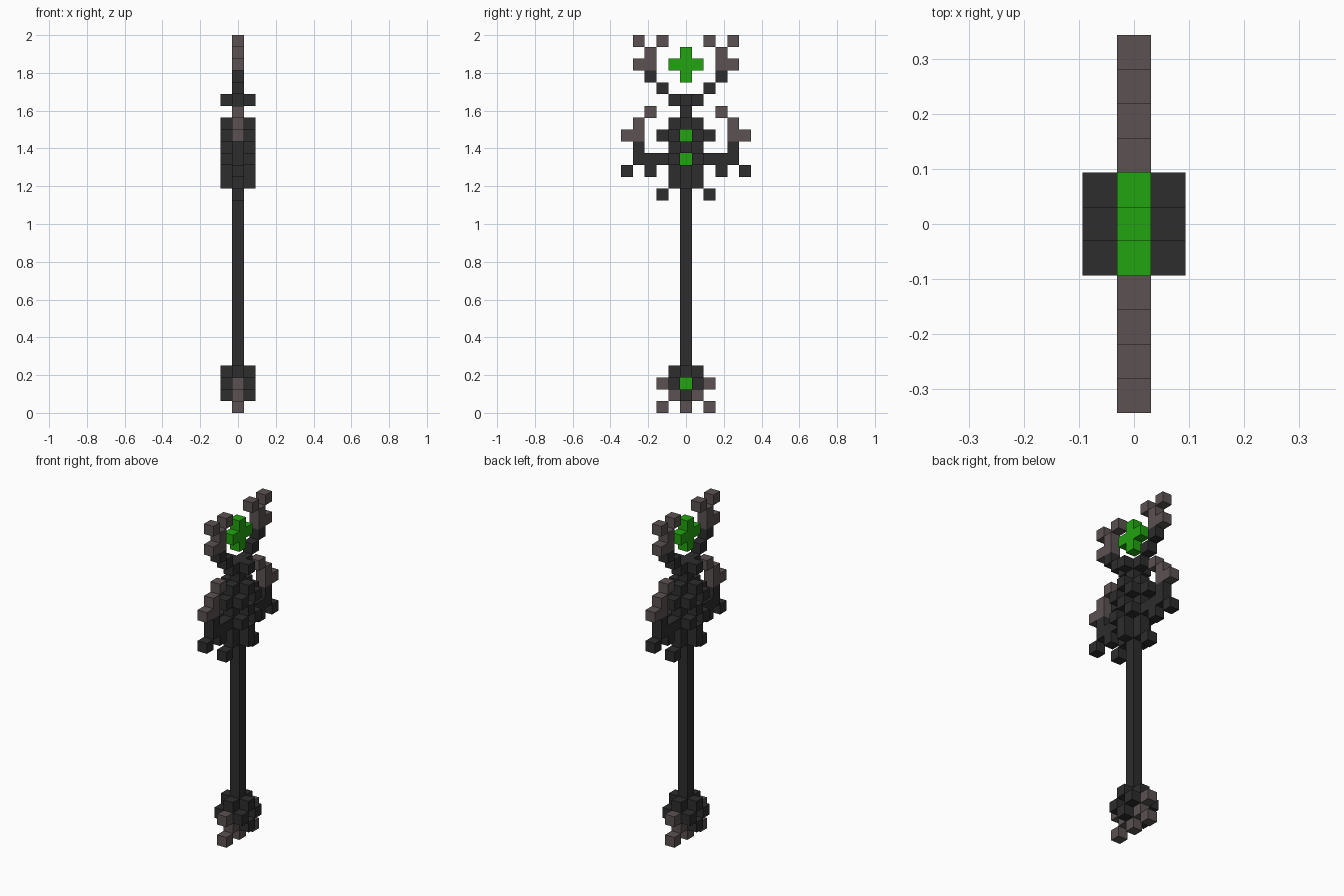
import bpy, bmesh
from mathutils import Matrix, Vector

cube = bpy.data.objects.get("Cube")
if cube:
    bpy.data.objects.remove(cube)

V = 2 / 32  # edge length of one block


def material(name, rgb):
    m = bpy.data.materials.new(name)
    m.use_nodes = True
    m.diffuse_color = (*rgb, 1)
    bsdf = next(n for n in m.node_tree.nodes if n.type == 'BSDF_PRINCIPLED')
    bsdf.inputs["Base Color"].default_value = (*rgb, 1)
    return m


DARK = material("charcoal", (0.026, 0.026, 0.026))
BROWN = material("grey_brown", (0.107, 0.084, 0.084))
GREEN = material("gem_green", (0.016, 0.366, 0.005))


def span(a, b, y=0, x=0):
    """Vertical run of blocks from level a to level b."""
    return [(x, y, z) for z in range(a, b + 1)]


def flat(*yz):
    """Blocks in the middle layer, given as (y, level)."""
    return [(0, y, z) for y, z in yz]


# Each part: name, colour, blocks (x, y, level); mirrored in x and y
parts = [
    # Pommel
    ("pommel_feet", BROWN, flat((0, 0), (2, 0), (1, 1), (2, 2))),
    ("pommel_core", DARK, flat((0, 1), (1, 2), (0, 3), (1, 3))),
    ("pommel_side_frame", DARK, [(1, 0, 1), (1, 1, 2), (1, 0, 3)]),
    ("pommel_gem", GREEN, flat((0, 2))),
    # Shaft
    ("shaft", DARK, span(4, 18)),
    # Head
    ("head_core", DARK, span(19, 20) + span(22, 22) + span(24, 25)
     + span(19, 24, y=1)),
    ("head_side_frame", DARK, [(1, 0, 19), (1, 0, 20), (1, 1, 21),
                               (1, 0, 22), (1, 1, 23), (1, 0, 24)]),
    ("head_gems", GREEN, flat((0, 21), (0, 23))),
    ("head_arms", DARK, flat((2, 21), (3, 21), (4, 21), (4, 22), (2, 23))),
    ("head_barbs", DARK, flat((2, 18), (3, 20), (5, 20))),
    ("head_horns", BROWN, flat((4, 23), (5, 23), (4, 24), (3, 25))),
    # Crown
    ("crown_collar", DARK, flat((0, 26), (1, 26)) + [(1, 0, 26)]),
    ("crown_prongs", DARK, flat((2, 27), (3, 28))),
    ("crown_horns", BROWN, flat((3, 29), (4, 29), (3, 30), (2, 31), (4, 31))),
    ("crown_gem", GREEN, flat((0, 28), (0, 29), (1, 29), (0, 30))),
]


def mirrored(blocks):
    return {(sx * x, sy * y, z) for x, y, z in blocks
            for sx in (1, -1) for sy in (1, -1)}


parts = [(n, m, mirrored(b)) for n, m, b in parts]
occupied = set().union(*(b for _, _, b in parts))

for name, mat, blocks in parts:
    bm = bmesh.new()
    for x, y, z in sorted(blocks):
        centre = Vector((x, y, z + 0.5)) * V
        made = bmesh.ops.create_cube(bm, size=V,
                                     matrix=Matrix.Translation(centre))
        # Drop faces that touch a neighbouring block
        hidden = []
        for f in {f for v in made["verts"] for f in v.link_faces}:
            d = (f.calc_center_median() - centre) * 2 / V
            if (x + round(d.x), y + round(d.y), z + round(d.z)) in occupied:
                hidden.append(f)
        bmesh.ops.delete(bm, geom=hidden, context='FACES')
    bmesh.ops.remove_doubles(bm, verts=bm.verts, dist=V * 0.01)
    mesh = bpy.data.meshes.new(name)
    bm.to_mesh(mesh)
    bm.free()
    mesh.materials.append(mat)
    bpy.context.collection.objects.link(bpy.data.objects.new(name, mesh))
